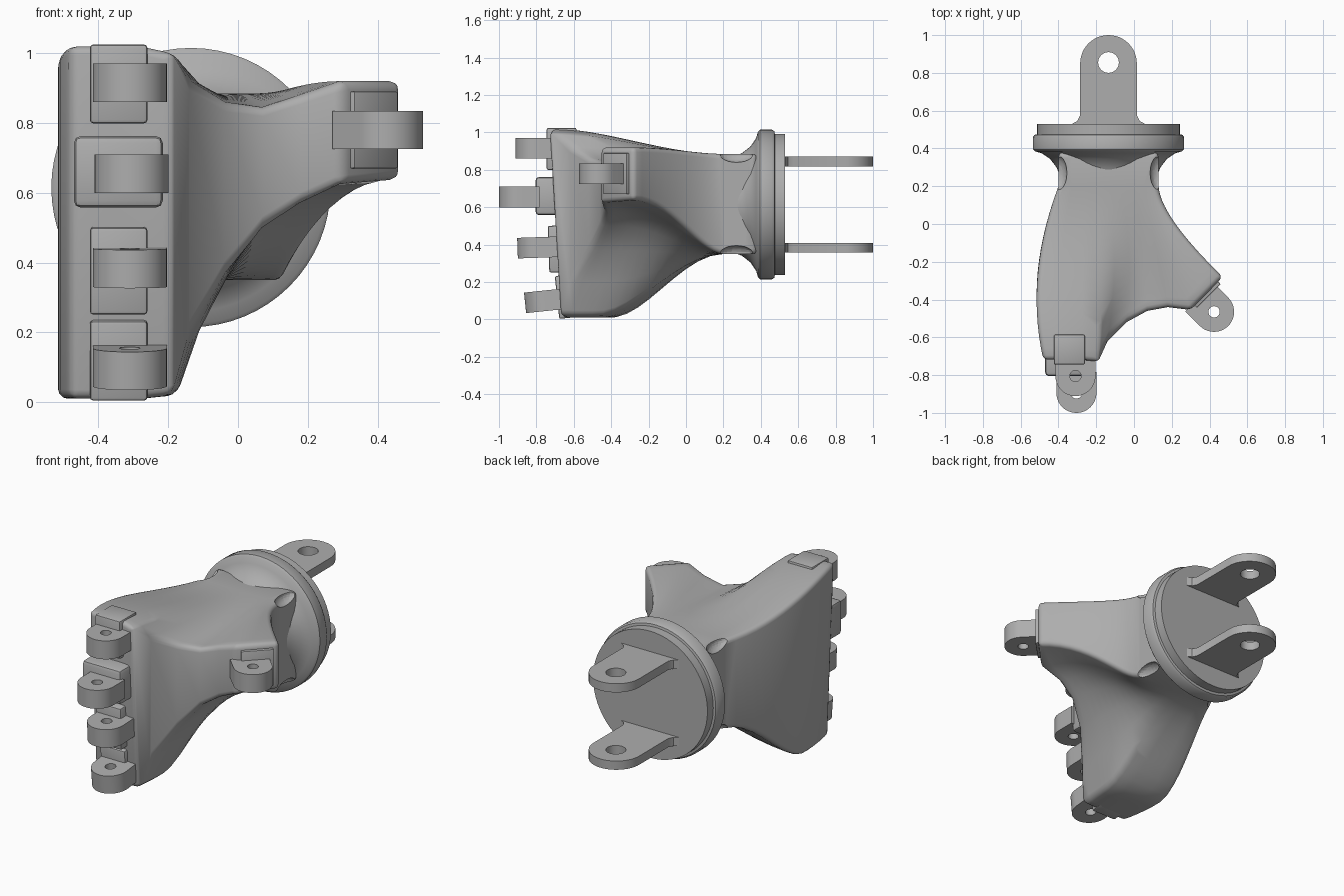
import bpy, bmesh, math
from mathutils import Vector

cube = bpy.data.objects.get("Cube")
if cube:
    bpy.data.objects.remove(cube, do_unlink=True)

GREY = (0.42, 0.42, 0.42, 1)
mat = bpy.data.materials.new("plain grey")
mat.use_nodes = True
mat.diffuse_color = GREY
mat.node_tree.nodes["Principled BSDF"].inputs["Base Color"].default_value = GREY


def select(ob):
    bpy.ops.object.select_all(action="DESELECT")
    ob.select_set(True)
    bpy.context.view_layer.objects.active = ob


def finish(ob, bevel=0, segments=3, angle=35):
    select(ob)
    ob.data.materials.clear()
    ob.data.materials.append(mat)
    if bevel:
        mod = ob.modifiers.new("Rounding", "BEVEL")
        mod.width, mod.segments = bevel, segments
        mod.limit_method, mod.angle_limit = "ANGLE", math.radians(40)
        bpy.ops.object.modifier_apply(modifier=mod.name)
    bpy.ops.object.shade_smooth_by_angle(angle=math.radians(angle))
    return ob


def from_bmesh(name, bm):
    bmesh.ops.recalc_face_normals(bm, faces=bm.faces)
    mesh = bpy.data.meshes.new(name)
    bm.to_mesh(mesh)
    bm.free()
    ob = bpy.data.objects.new(name, mesh)
    bpy.context.collection.objects.link(ob)
    return ob


def block(name, center, size, bevel=0.01, turn=0, tilt=0):
    bm = bmesh.new()
    bmesh.ops.create_cube(bm, size=1)
    bmesh.ops.scale(bm, vec=size, verts=bm.verts)
    ob = from_bmesh(name, bm)
    ob.location = center
    ob.rotation_euler = (math.radians(tilt), 0, math.radians(turn))
    return finish(ob, bevel, 2)


def arc(cx, cy, r, start, end, n):
    return [(cx + r * math.cos(math.radians(start + (end - start) * i / n)),
             cy + r * math.sin(math.radians(start + (end - start) * i / n))) for i in range(n + 1)]


def drilled_plate(name, outline, hole, thickness, location, turn=0, tilt=0):
    """Flat outline with a round hole, extruded along z."""
    curve = bpy.data.curves.new(name, "CURVE")
    curve.dimensions, curve.fill_mode, curve.extrude = "2D", "BOTH", thickness / 2
    for pts in (outline, hole):
        sp = curve.splines.new("POLY")
        sp.points.add(len(pts) - 1)
        for p, (x, y) in zip(sp.points, pts):
            p.co = (x, y, 0, 1)
        sp.use_cyclic_u = True
    ob = bpy.data.objects.new(name, curve)
    bpy.context.collection.objects.link(ob)
    ob.location = location
    ob.rotation_euler = (math.radians(tilt), 0, math.radians(turn))
    select(ob)
    bpy.ops.object.convert(target="MESH")
    return finish(bpy.context.object)


def smooth(t):
    t = min(1, t)
    return t * t * (3 - 2 * t)


# Palm: flow lines running from the wrist to the front edge
# wrist x, control point, front point, front top z, front bottom z
FLOW = [
    (-0.40, (-0.58, -0.28), (-0.48, -0.72), 1.02, 0.01),
    (-0.33, (-0.42, -0.28), (-0.38, -0.72), 1.02, 0.01),
    (-0.26, (-0.27, -0.30), (-0.28, -0.72), 1.02, 0.01),
    (-0.20, (-0.15, -0.30), (-0.19, -0.73), 1.00, 0.02),
    (-0.14, (-0.07, -0.20), (-0.14, -0.62), 0.92, 0.20),
    (-0.07, (0.00, -0.15), (-0.04, -0.52), 0.86, 0.37),
    (0.00, (0.05, -0.10), (0.07, -0.46), 0.845, 0.50),
    (0.05, (0.10, -0.05), (0.18, -0.44), 0.88, 0.57),
    (0.09, (0.13, 0.00), (0.30, -0.455), 0.92, 0.625),
    (0.13, (0.14, 0.04), (0.47, -0.28), 0.92, 0.64),
]
WRIST_TOP, WRIST_BOTTOM, STEPS = 0.885, 0.35, 14


def flow_line(i, upper):
    x0, ctrl, end, top, bottom = FLOW[i]
    start = Vector((x0, 0.2))
    z0, z1 = (WRIST_TOP, top) if upper else (WRIST_BOTTOM, bottom)
    speed = 1 if upper else 1.5 - 0.5 * i / (len(FLOW) - 1)
    pts = [(x0, 0.38, z0)]
    for k in range(STEPS + 1):
        t = k / STEPS
        p = start * (1 - t) ** 2 + Vector(ctrl) * 2 * t * (1 - t) + Vector(end) * t * t
        slant = 0 if upper or i > 3 else 0.06 * t * t
        pts.append((p.x, p.y + slant, z0 + (z1 - z0) * smooth(t * speed)))
    return pts


bm = bmesh.new()
top, low = [[[bm.verts.new(p) for p in flow_line(i, up)] for i in range(len(FLOW))] for up in (True, False)]
for grid in (top, low):
    for a, b in zip(grid, grid[1:]):
        for k in range(STEPS + 1):
            bm.faces.new((a[k], a[k + 1], b[k + 1], b[k]))
for c in (0, -1):
    for k in range(STEPS + 1):
        bm.faces.new((top[c][k], top[c][k + 1], low[c][k + 1], low[c][k]))
    for i in range(len(FLOW) - 1):
        bm.faces.new((top[i][c], top[i + 1][c], low[i + 1][c], low[i][c]))
palm = finish(from_bmesh("palm", bm), 0.025, 3, 50)

# Scooped reliefs at the four wrist corners
bm = bmesh.new()
for x in (-0.40, 0.13):
    for z in (WRIST_BOTTOM, WRIST_TOP):
        made = bmesh.ops.create_uvsphere(bm, u_segments=20, v_segments=12, radius=1)["verts"]
        bmesh.ops.scale(bm, vec=(0.045, 0.09, 0.045), verts=made)
        bmesh.ops.translate(bm, vec=(x, 0.27, z), verts=made)
cutter = from_bmesh("relief_cutter", bm)
cutter.hide_render = True
select(palm)
mod = palm.modifiers.new("Reliefs", "BOOLEAN")
mod.operation, mod.object = "DIFFERENCE", cutter
bpy.ops.object.modifier_apply(modifier=mod.name)
bpy.data.objects.remove(cutter, do_unlink=True)
finish(palm, angle=50)

# Wrist flange: turned profile of radius and y
AXIS = Vector((-0.135, 0, 0.615))
PROFILE = [(0, 0.2), (0.24, 0.2), (0.255, 0.25), (0.275, 0.30), (0.31, 0.345), (0.355, 0.375), (0.39, 0.385),
           (0.4, 0.395), (0.4, 0.46), (0.392, 0.472), (0.378, 0.475), (0.378, 0.53), (0, 0.53)]
bm = bmesh.new()
verts = [bm.verts.new(AXIS + Vector((r, y, 0))) for r, y in PROFILE]
edges = [bm.edges.new(pair) for pair in zip(verts, verts[1:])]
bmesh.ops.spin(bm, geom=verts + edges, cent=AXIS, axis=(0, 1, 0), angle=math.tau, steps=64)
bmesh.ops.remove_doubles(bm, verts=bm.verts, dist=0.0005)
finish(from_bmesh("wrist_flange", bm))

# Wrist lugs
side = [(0.195, 0.52), (0.19, 0.532), (0.165, 0.545), (0.15, 0.575)]
lug = side + arc(0, 0.85, 0.15, 0, 180, 24) + [(-x, y) for x, y in reversed(side)]
for name, z in (("upper_wrist_lug", 0.845), ("lower_wrist_lug", 0.383)):
    drilled_plate(name, lug, arc(0, 0.855, 0.055, 0, 345, 23), 0.052, (AXIS.x, 0, z))

# Finger and thumb hinge barrels
barrel = arc(0, 0, 0.106, 180, 360, 24) + [(0.106, 0.11), (-0.106, 0.11)]
pin = arc(0, 0, 0.03, 0, 345, 23)
for name, at, turn, tilt in (
        ("first_finger_hinge", (-0.31, -0.805, 0.915), 0, 0),
        ("second_finger_hinge", (-0.305, -0.894, 0.655), 0, 0),
        ("third_finger_hinge", (-0.31, -0.795, 0.385), 0, 2),
        ("fourth_finger_hinge", (-0.31, -0.755, 0.10), 0, 6),
        ("thumb_hinge", (0.424, -0.465, 0.78), 45, 0)):
    drilled_plate(name, barrel, pin, 0.11, at, turn, tilt)

# Knuckle mounts
block("first_knuckle_mount", (-0.342, -0.665, 0.912), (0.165, 0.16, 0.226))
block("second_knuckle_mount", (-0.343, -0.70, 0.66), (0.255, 0.21, 0.205), 0.02)
block("third_knuckle_mount", (-0.342, -0.66, 0.378), (0.165, 0.15, 0.25), tilt=2)
block("fourth_knuckle_mount", (-0.342, -0.62, 0.125), (0.165, 0.14, 0.23), tilt=6)
block("thumb_mount", (0.375, -0.36, 0.78), (0.178, 0.06, 0.22), 0.005, turn=45)
